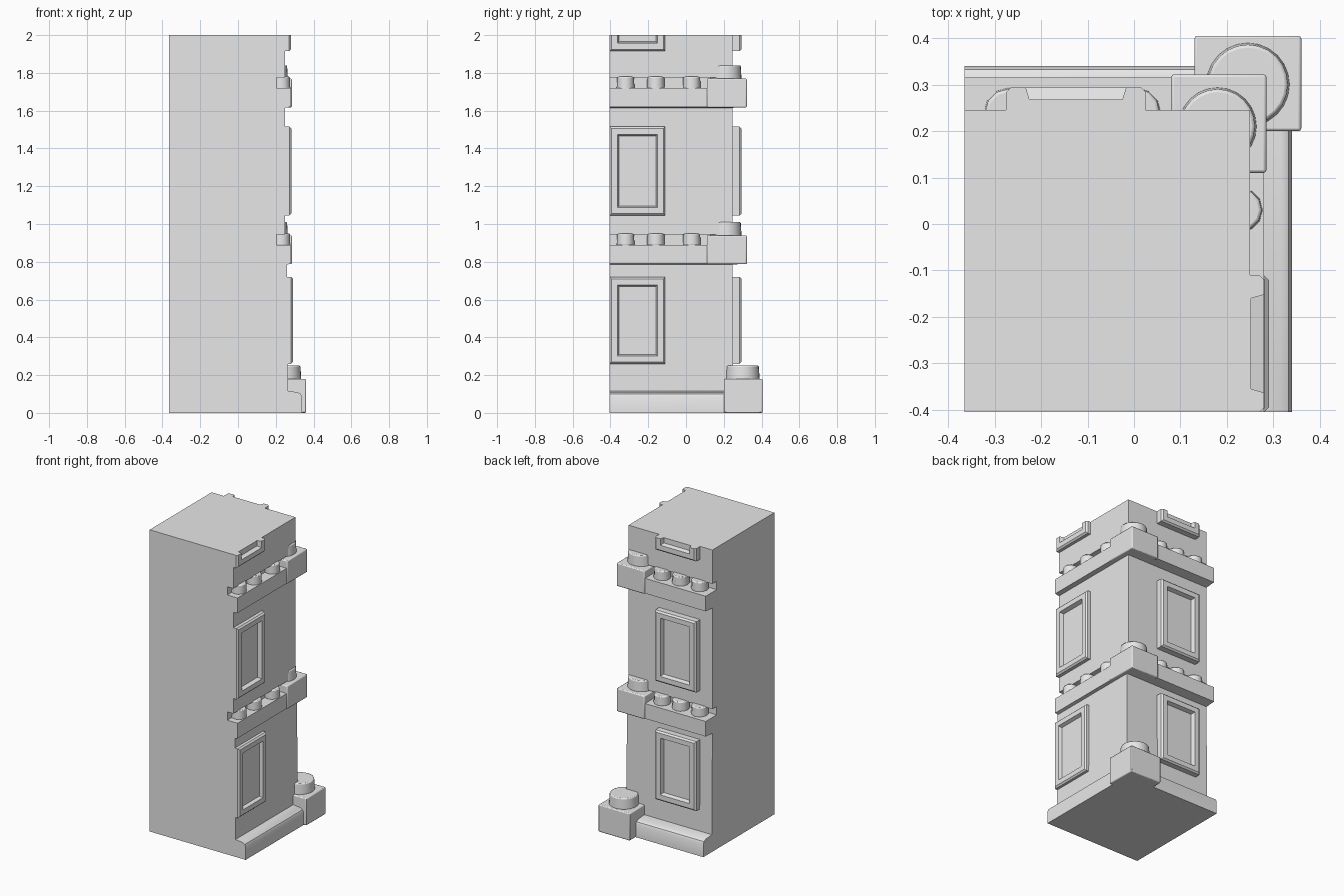
import bpy
import bmesh
import math
from mathutils import Matrix, Vector

old = bpy.data.objects.get("Cube")
if old:
    bpy.data.objects.remove(old)

X0, Y0, TOP = -0.365, -0.405, 2.0   # flat cut sides and top

stone = bpy.data.materials.new("grey stone")
stone.use_nodes = True
stone.diffuse_color = (0.8, 0.8, 0.8, 1)
stone.node_tree.nodes["Principled BSDF"].inputs["Base Color"].default_value = (0.8, 0.8, 0.8, 1)


def finish(name, bm, bevel=0):
    bmesh.ops.recalc_face_normals(bm, faces=bm.faces)
    mesh = bpy.data.meshes.new(name)
    bm.to_mesh(mesh)
    bm.free()
    ob = bpy.data.objects.new(name, mesh)
    bpy.context.collection.objects.link(ob)
    mesh.materials.append(stone)
    if bevel:
        mod = ob.modifiers.new("soft edges", 'BEVEL')
        mod.width, mod.segments = bevel, 2
        mod.limit_method = 'ANGLE'
    bpy.ops.object.select_all(action='DESELECT')
    ob.select_set(True)
    bpy.context.view_layer.objects.active = ob
    bpy.ops.object.shade_smooth_by_angle(angle=math.radians(35))
    return ob


def skin(bm, rings):
    """Join rings of four points into a closed solid."""
    loops = [[bm.verts.new(p) for p in ring] for ring in rings]
    for a, b in zip(loops, loops[1:]):
        for i in range(4):
            j = (i + 1) % 4
            bm.faces.new((a[i], a[j], b[j], b[i]))
    bm.faces.new(loops[0])
    bm.faces.new(loops[-1])


def box(name, x0, x1, y0, y1, z0, z1, bevel):
    bm = bmesh.new()
    skin(bm, [[(x0, y0, z), (x1, y0, z), (x1, y1, z), (x0, y1, z)] for z in (z0, z1)])
    return finish(name, bm, bevel)


def stud(name, x, y, z0, z1, radius, sides):
    bm = bmesh.new()
    bmesh.ops.create_cone(bm, cap_ends=True, segments=sides, radius1=radius,
                          radius2=radius * 0.95, depth=z1 - z0,
                          matrix=Matrix.Translation((x, y, (z0 + z1) / 2)))
    return finish(name, bm, 0.006)


def window(name, side, u0, u1, z0, z1, face, floor):
    """Raised frame with a sunken pane, trimmed at the top of the block."""
    bm = bmesh.new()
    rings = []
    for inset, d in ((0, 0.22), (0, face - 0.01), (0.01, face), (0.042, face),
                     (0.05, floor)):
        a, b, lo, hi = u0 + inset, u1 - inset, z0 + inset, z1 - inset
        ring = [(a, lo), (b, lo), (b, hi), (a, hi)]
        rings.append([(d, u, z) if side == "right" else (u, d, z) for u, z in ring])
    skin(bm, rings)
    if z1 > TOP:
        cut = bmesh.ops.bisect_plane(bm, geom=bm.verts[:] + bm.edges[:] + bm.faces[:],
                                     plane_co=Vector((0, 0, TOP)),
                                     plane_no=Vector((0, 0, 1)), clear_outer=True)
        rim = [e for e in cut["geom_cut"] if isinstance(e, bmesh.types.BMEdge)]
        bmesh.ops.edgenet_fill(bm, edges=rim)
    return finish(name, bm)


# Tower body: plinth, walls, ledges and grooves in one stepped loft
WALL, LEDGE, GROOVE = (0.25, 0.245), (0.28, 0.315), (0.205, 0.2)
LEDGES = (0.79, 1.62)
steps = [(0, 0.34, 0.34), (0.085, 0.34, 0.34), (0.1, 0.333, 0.333),
         (0.11, 0.315, 0.315), (0.115, 0.265, 0.25)]
for z in LEDGES:
    under = (0.26, 0.245) if z < 1 else WALL
    steps += [(z - 0.005, *under), (z, *LEDGE), (z + 0.1, *LEDGE), (z + 0.1, *GROOVE),
              (z + 0.155, *GROOVE), (z + 0.155, *WALL)]
steps.append((TOP, *WALL))
bm = bmesh.new()
skin(bm, [[(X0, Y0, z), (x, Y0, z), (x, y, z), (X0, y, z)] for z, x, y in steps])
finish("tower_body", bm)

# Plinth corner
box("plinth_corner", 0.13, 0.36, 0.2, 0.405, 0, 0.18, 0.006)
stud("plinth_corner_stud", 0.245, 0.3, 0.175, 0.25, 0.09, 24)

# Ledge corners and the rows of small studs
for n, z in enumerate(LEDGES, 1):
    box(f"ledge_{n}_corner", 0.08, 0.285, 0.11, 0.322, z - 0.003, z + 0.15, 0.006)
    stud(f"ledge_{n}_corner_stud", 0.18, 0.21, z + 0.145, z + 0.22, 0.084, 24)
    for i, y in enumerate((-0.32, -0.16, 0.03), 1):
        stud(f"ledge_{n}_right_stud_{i}", 0.23, y, z + 0.095, z + 0.16, 0.047, 12)
    for i, x in enumerate((-0.27, -0.13, 0.005), 1):
        stud(f"ledge_{n}_back_stud_{i}", x, 0.24, z + 0.095, z + 0.16, 0.053, 12)

# Windows on both detailed sides
for n, (z0, z1, face, floor) in enumerate(((0.26, 0.72, 0.29, 0.268),
                                           (1.045, 1.515, 0.282, 0.255),
                                           (1.915, 2.38, 0.28, 0.252)), 1):
    window(f"right_window_{n}", "right", Y0, -0.11, z0, z1, face, floor)
    window(f"back_window_{n}", "back", -0.275, 0.025, z0, z1, 0.294, 0.268)
